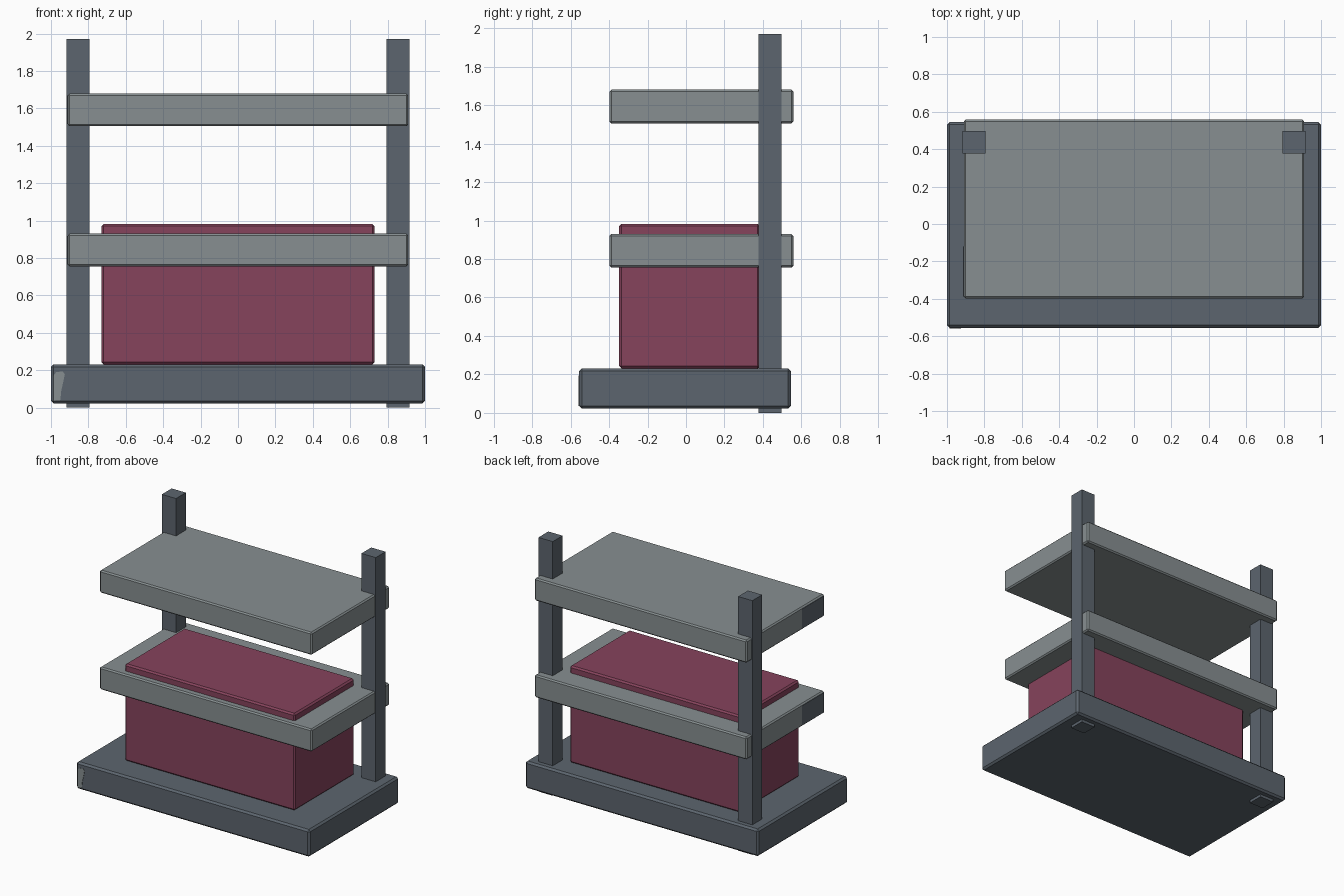
import bpy, bmesh

if "Cube" in bpy.data.objects:
    bpy.data.objects.remove(bpy.data.objects["Cube"])


def material(name, rgb):
    m = bpy.data.materials.new(name)
    lin = [(c / 255 / 12.92) if c < 11 else ((c / 255 + 0.055) / 1.055) ** 2.4 for c in rgb]
    m.diffuse_color = (*lin, 1)
    m.use_nodes = True
    m.node_tree.nodes["Principled BSDF"].inputs["Base Color"].default_value = m.diffuse_color
    return m


slate = material("slate", (92, 101, 110))
grey = material("grey", (135, 143, 145))
maroon = material("maroon", (134, 67, 92))


def finish(name, bm, mat):
    bmesh.ops.recalc_face_normals(bm, faces=bm.faces)
    me = bpy.data.meshes.new(name)
    bm.to_mesh(me)
    bm.free()
    me.materials.append(mat)
    ob = bpy.data.objects.new(name, me)
    bpy.context.collection.objects.link(ob)
    return ob


def box(name, x, y, z, mat, bevel=0.0):
    """Box from (min, max) ranges, with optional chamfered edges."""
    bm = bmesh.new()
    bmesh.ops.create_cube(bm, size=1)
    for v in bm.verts:
        for i, (lo, hi) in enumerate((x, y, z)):
            v.co[i] = lo if v.co[i] < 0 else hi
    if bevel:
        bmesh.ops.bevel(bm, geom=bm.edges[:], offset=bevel, segments=1,
                        affect='EDGES', profile=0.5)
    return finish(name, bm, mat)


# Base slab
box("base", (-1, 1), (-0.555, 0.545), (0.022, 0.232), slate, 0.014)

# Rear uprights, running through base and shelves
for side, s in (("left", -1), ("right", 1)):
    box(side + "_post", sorted((s * 0.795, s * 0.917)), (0.377, 0.497), (0, 1.97), slate)

# Shelves, each with a slate patch on the front half of the left end
for level, z in (("lower", 0.755), ("upper", 1.505)):
    box(level + "_shelf", (-0.91, 0.91), (-0.398, 0.558), (z, z + 0.175), grey, 0.01)
    box(level + "_shelf_patch", (-0.913, -0.907), (-0.387, -0.12),
        (z + 0.011, z + 0.164), slate)

# Crate standing on the base and rising through the lower shelf
box("crate", (-0.73, 0.73), (-0.348, 0.385), (0.232, 0.983), maroon, 0.012)

# Worn patch on the front left corner of the base
outline = [(-0.986, 0.036), (-0.95, 0.04), (-0.945, 0.09), (-0.936, 0.13),
           (-0.926, 0.18), (-0.938, 0.194), (-0.972, 0.19), (-0.986, 0.172)]
bm = bmesh.new()
face = bm.faces.new([bm.verts.new((x, -0.558, z)) for x, z in outline])
ext = bmesh.ops.extrude_face_region(bm, geom=[face])
for g in ext["geom"]:
    if isinstance(g, bmesh.types.BMVert):
        g.co.y += 0.006
finish("base_patch", bm, grey)
